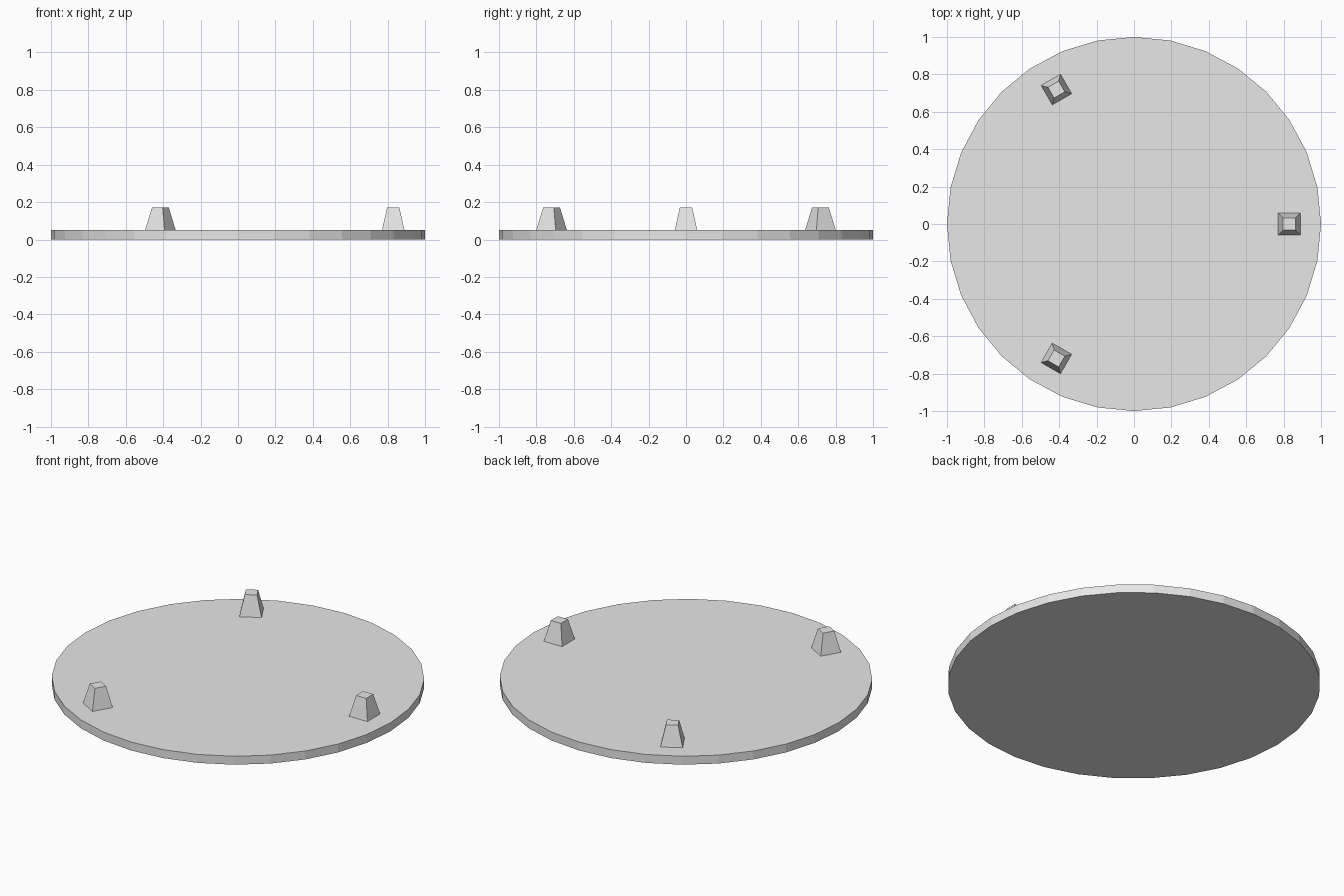
import bpy, math

if "Cube" in bpy.data.objects:
    bpy.data.objects.remove(bpy.data.objects["Cube"])

grey = bpy.data.materials.new("plain grey")
grey.diffuse_color = (0.8, 0.8, 0.8, 1)
grey.use_nodes = True
grey.node_tree.nodes["Principled BSDF"].inputs["Base Color"].default_value = grey.diffuse_color

PLATE_HEIGHT = 0.05
PEG_HEIGHT = 0.12
PEG_RADIUS = 0.83          # distance of pegs from the centre
PEG_BASE, PEG_TOP = 0.12, 0.066


def finish(name):
    obj = bpy.context.object
    obj.name = name
    obj.data.materials.append(grey)
    return obj


# Round 32-sided base plate
bpy.ops.mesh.primitive_cylinder_add(vertices=32, radius=1, depth=PLATE_HEIGHT,
                                    location=(0, 0, PLATE_HEIGHT / 2))
finish("base_plate")

# Three tapered square pegs spaced evenly around the rim
for i in range(3):
    angle = i * math.tau / 3
    bpy.ops.mesh.primitive_cone_add(
        vertices=4, radius1=PEG_BASE / math.sqrt(2), radius2=PEG_TOP / math.sqrt(2),
        depth=PEG_HEIGHT,
        location=(PEG_RADIUS * math.cos(angle), PEG_RADIUS * math.sin(angle),
                  PLATE_HEIGHT + PEG_HEIGHT / 2),
        rotation=(0, 0, angle + math.pi / 4))
    finish(f"peg_{i + 1}")
